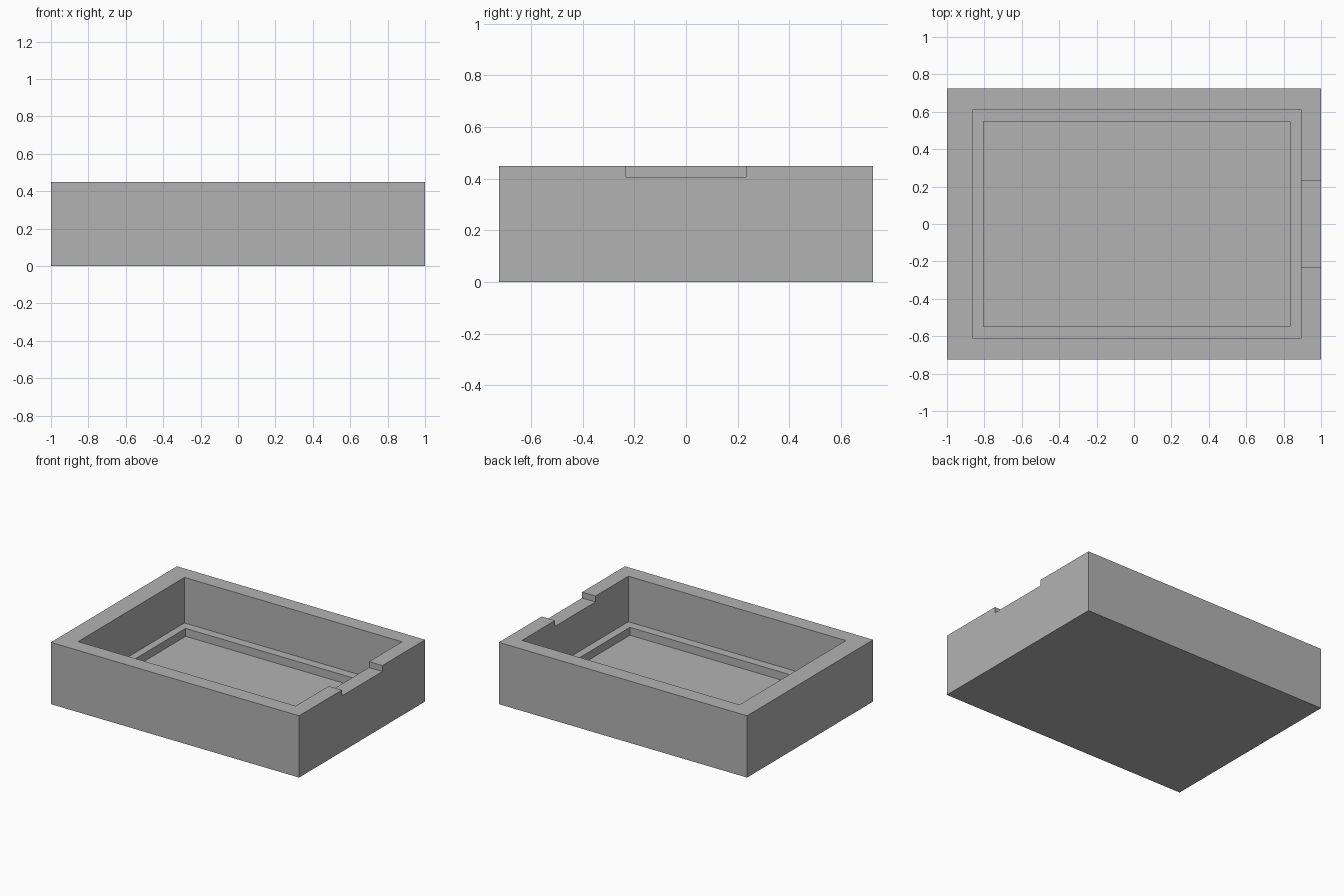
import bpy

default_cube = bpy.data.objects.get("Cube")
if default_cube:
    bpy.data.objects.remove(default_cube, do_unlink=True)

# Single plain grey finish
grey = bpy.data.materials.new("plain grey")
grey.use_nodes = True
colour = (0.45, 0.45, 0.45, 1)
grey.diffuse_color = colour
grey.node_tree.nodes["Principled BSDF"].inputs["Base Color"].default_value = colour


def block(name, low, high):
    """Axis-aligned box between two opposite corners."""
    bpy.ops.mesh.primitive_cube_add(size=1)
    obj = bpy.context.object
    obj.name = name
    for v in obj.data.vertices:
        v.co = [h if c > 0 else l for c, l, h in zip(v.co, low, high)]
    obj.data.materials.append(grey)
    return obj


def carve(target, name, low, high):
    """Cut a box-shaped space out of the target."""
    cutter = block(name, low, high)
    cutter.hide_render = True
    mod = target.modifiers.new(name, "BOOLEAN")
    mod.operation = "DIFFERENCE"
    mod.solver = "EXACT"
    mod.object = cutter
    bpy.context.view_layer.objects.active = target
    bpy.ops.object.modifier_apply(modifier=mod.name)
    bpy.data.objects.remove(cutter, do_unlink=True)


height = 0.45
above = 0.6

# Solid outer body
tray = block("tray", (-1, -0.725, 0), (1, 0.725, height))

# Main recess down to the ledge, then the smaller pit down to the floor
carve(tray, "recess", (-0.86, -0.612, 0.118), (0.893, 0.612, above))
carve(tray, "floor_pit", (-0.805, -0.547, 0.06), (0.835, 0.547, above))

# Shallow notch through the rim on the left side
carve(tray, "rim_notch", (0.8, -0.233, 0.407), (1.1, 0.233, above))
